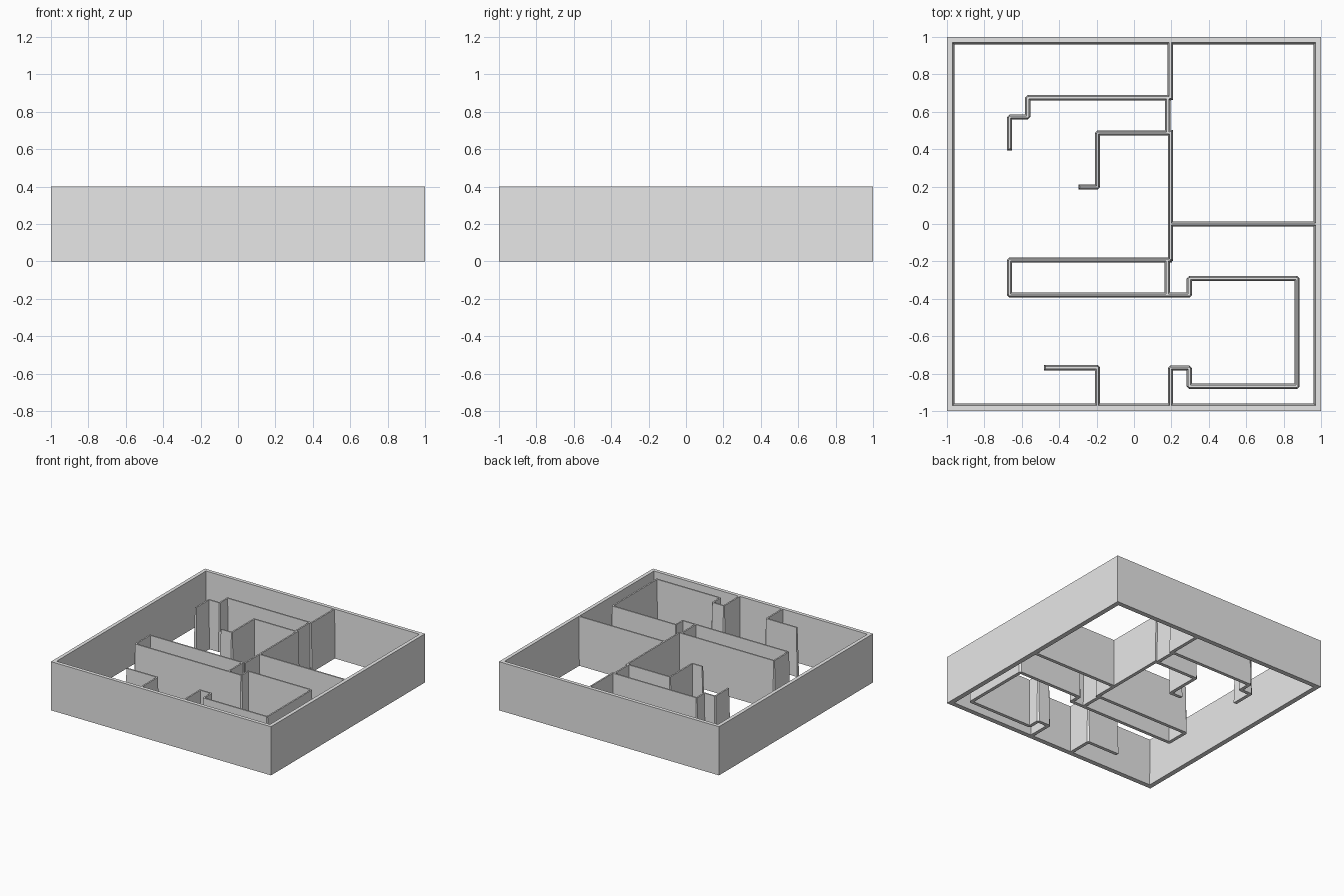
import bpy
import bmesh
from mathutils import Vector

HEIGHT = 0.4
BASE, TOP = 0.014, 0.006  # half thickness of inner walls at floor and rim

cube = bpy.data.objects.get("Cube")
if cube:
    bpy.data.objects.remove(cube, do_unlink=True)

grey = bpy.data.materials.new("plain_grey")
grey.use_nodes = True
grey.diffuse_color = (0.8, 0.8, 0.8, 1)
grey.node_tree.nodes["Principled BSDF"].inputs["Base Color"].default_value = (0.8, 0.8, 0.8, 1)


def finish(bm, name):
    bmesh.ops.recalc_face_normals(bm, faces=bm.faces[:])
    mesh = bpy.data.meshes.new(name)
    bm.to_mesh(mesh)
    bm.free()
    mesh.materials.append(grey)
    bpy.context.collection.objects.link(bpy.data.objects.new(name, mesh))


def loop(bm, points, z):
    return [bm.verts.new((p[0], p[1], z)) for p in points]


def bridge(bm, a, b):
    for i in range(len(a)):
        j = (i + 1) % len(a)
        bm.faces.new((a[i], a[j], b[j], b[i]))


def outline(path, half):
    """Offset a path to both sides: mitred inner corners, cut outer corners."""
    pts = [Vector(p) for p in path]
    dirs = [(b - a).normalized() for a, b in zip(pts, pts[1:])]
    normals = [Vector((-d.y, d.x)) for d in dirs]
    pts[0] -= dirs[0] * (half - TOP)
    pts[-1] += dirs[-1] * (half - TOP)
    sides = []
    for side in (1, -1):
        line = [pts[0] + normals[0] * half * side]
        for i in range(1, len(pts) - 1):
            n, m = normals[i - 1] * side, normals[i] * side
            if dirs[i].dot(n) > 0:
                line.append(pts[i] + (n + m) * half)
            else:
                line += [pts[i] + n * half, pts[i] + m * half]
        line.append(pts[-1] + normals[-1] * half * side)
        sides.append(line)
    return sides[0] + sides[1][::-1]


def inner_wall(name, path):
    bm = bmesh.new()
    low = loop(bm, outline(path, BASE), 0)
    high = loop(bm, outline(path, TOP), HEIGHT)
    bridge(bm, low, high)
    bm.faces.new(low)
    bm.faces.new(high)
    finish(bm, name)


# Outer frame: upright outside, slightly sloped inside
bm = bmesh.new()
rings = [loop(bm, [(-r, -r), (r, -r), (r, r), (-r, r)], z)
         for r, z in ((1, 0), (1, HEIGHT), (0.97, HEIGHT), (0.96, 0))]
for i in range(4):
    bridge(bm, rings[i], rings[(i + 1) % 4])
finish(bm, "outer_frame")

# Inner partitions, each following its centre line
walls = {
    "stepped_back_wall": [(-.665, .4), (-.665, .572), (-.568, .572), (-.568, .675), (.19, .675)],
    "hooked_wall": [(-.29, .198), (-.195, .198), (-.195, .487), (.19, .487)],
    "back_spine": [(.194, .98), (.194, .67)],
    "back_spine_link": [(.18, .68), (.18, .487)],
    "middle_spine": [(.195, .495), (.195, -.19)],
    "front_spine_link": [(.178, -.19), (.178, -.38)],
    "cross_wall": [(.195, 0), (.98, 0)],
    "winding_front_wall": [(.195, -.192), (-.665, -.192), (-.665, -.38), (.296, -.38),
                           (.296, -.292), (.872, -.292), (.872, -.868), (.296, -.868),
                           (.296, -.77), (.195, -.77), (.195, -.98)],
    "front_corner_wall": [(-.472, -.768), (-.195, -.768), (-.195, -.98)],
}
for name, path in walls.items():
    inner_wall(name, path)
